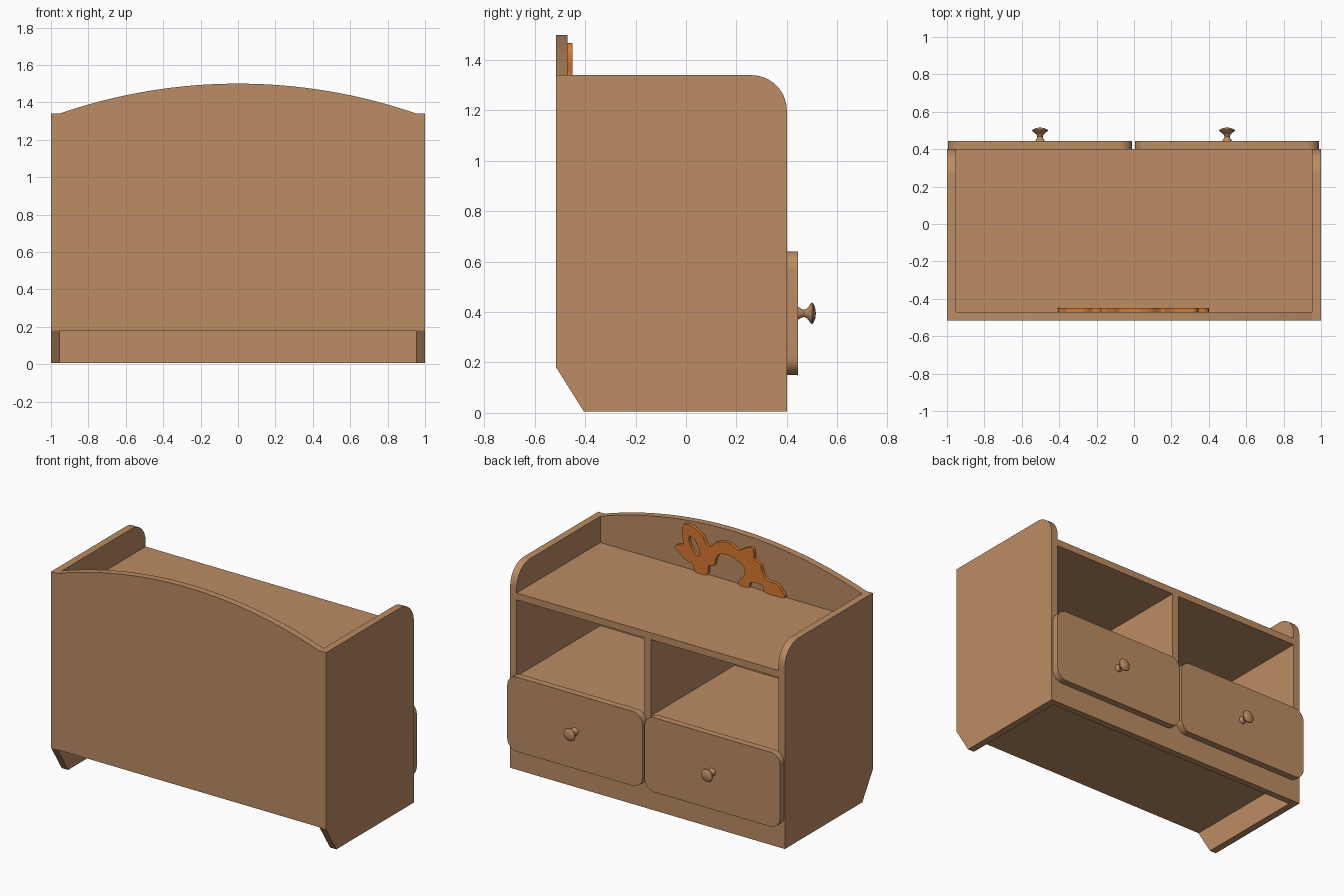
import bpy, bmesh, math
from mathutils import Vector

if "Cube" in bpy.data.objects:
    bpy.data.objects.remove(bpy.data.objects["Cube"])


def material(name, rgb):
    m = bpy.data.materials.new(name)
    m.diffuse_color = (*rgb, 1)
    m.use_nodes = True
    m.node_tree.nodes["Principled BSDF"].inputs["Base Color"].default_value = m.diffuse_color
    return m


WOOD = material("light_wood", (0.50, 0.265, 0.125))
ORANGE = material("orange_wood", (0.70, 0.19, 0.03))


def finish(name, bm, mat, smooth=True):
    bmesh.ops.recalc_face_normals(bm, faces=bm.faces)
    me = bpy.data.meshes.new(name)
    bm.to_mesh(me)
    bm.free()
    me.materials.append(mat)
    ob = bpy.data.objects.new(name, me)
    bpy.context.collection.objects.link(ob)
    if smooth:
        bpy.ops.object.select_all(action='DESELECT')
        ob.select_set(True)
        bpy.context.view_layer.objects.active = ob
        bpy.ops.object.shade_smooth_by_angle(angle=math.radians(30))
    return ob


def prism(name, pts, axis, lo, hi, mat=WOOD):
    """Extrude a 2D outline along x (pts = y,z) or along y (pts = x,z)."""
    place = (lambda a, b, t: (t, a, b)) if axis == 'x' else (lambda a, b, t: (a, t, b))
    bm = bmesh.new()
    face = bm.faces.new([bm.verts.new(place(a, b, lo)) for a, b in pts])
    ext = bmesh.ops.extrude_face_region(bm, geom=[face])
    moved = [v for v in ext["geom"] if isinstance(v, bmesh.types.BMVert)]
    bmesh.ops.translate(bm, verts=moved, vec=place(0, 0, hi - lo))
    return finish(name, bm, mat)


def box(name, x0, x1, y0, y1, z0, z1):
    return prism(name, [(x0, z0), (x1, z0), (x1, z1), (x0, z1)], 'y', y0, y1)


def arc(cx, cz, r, a0, a1, n):
    return [(cx + r * math.cos(math.radians(a0 + (a1 - a0) * i / n)),
             cz + r * math.sin(math.radians(a0 + (a1 - a0) * i / n))) for i in range(n + 1)]


BACK, FRONT, T = -0.515, 0.40, 0.045
INNER = BACK + T

# side panels with rounded top corner and cut-off foot
side = [(BACK, 0.18), (-0.405, 0.005), (FRONT, 0.005)]
side += arc(FRONT - 0.14, 1.20, 0.14, 0, 90, 14) + [(BACK, 1.34)]
for label, x in (("left", -1.0), ("right", 0.953)):
    prism(label + "_side_panel", side, 'x', x, x + 0.047)

# arched back panel
W = 0.953
R = (W * W + 0.16 ** 2) / 0.32
half = math.degrees(math.asin(W / R))
prism("back_panel", [(-W, 0.18), (W, 0.18)] + arc(0, 1.5 - R, R, 90 - half, 90 + half, 40),
      'y', BACK, INNER)

# boards
box("top_shelf", -W, W, INNER, FRONT, 1.122, 1.167)
box("bottom_board", -W, W, INNER, FRONT - T, 0.18, 0.225)
box("kick_board", -W, W, FRONT - T, FRONT, 0.005, 0.225)
box("centre_divider", -0.024, 0.024, INNER, FRONT, 0.225, 1.122)

# middle shelves, drawers and knobs
knob_profile = [(0.0, 0.44), (0.026, 0.44), (0.025, 0.447), (0.017, 0.458), (0.0145, 0.468),
                (0.018, 0.478), (0.029, 0.488), (0.040, 0.495), (0.0425, 0.499),
                (0.040, 0.504), (0.027, 0.511), (0.013, 0.5145), (0.0, 0.515)]
for label, s, cx in (("left", -1, -0.5025), ("right", 1, 0.4975)):
    a, b = sorted((s * 0.024, s * W))
    box(label + "_middle_shelf", a, b, INNER, FRONT, 0.575, 0.62)

    # drawer front with rounded corners
    hw, r, z0, z1 = 0.4925, 0.07, 0.15, 0.64
    outline = (arc(cx + hw - r, z1 - r, r, 0, 90, 10) + arc(cx - hw + r, z1 - r, r, 90, 180, 10)
               + arc(cx - hw + r, z0 + r, r, 180, 270, 10) + arc(cx + hw - r, z0 + r, r, 270, 360, 10))
    prism(label + "_drawer_front", outline, 'y', FRONT, FRONT + T)

    # drawer box
    a, b = a + 0.012, b - 0.012
    box(label + "_drawer_base", a, b, -0.43, FRONT, 0.235, 0.255)
    box(label + "_drawer_back", a, b, -0.45, -0.43, 0.235, 0.54)
    box(label + "_drawer_wall_a", a, a + 0.02, -0.43, FRONT, 0.255, 0.54)
    box(label + "_drawer_wall_b", b - 0.02, b, -0.43, FRONT, 0.255, 0.54)

    # turned knob
    bm = bmesh.new()
    vs = [bm.verts.new((cx + rad, y, 0.395)) for rad, y in knob_profile]
    es = [bm.edges.new(p) for p in zip(vs, vs[1:])]
    bmesh.ops.spin(bm, geom=vs + es, cent=(cx, 0, 0.395), axis=(0, 1, 0),
                   angle=2 * math.pi, steps=28, use_duplicate=False)
    bmesh.ops.remove_doubles(bm, verts=bm.verts, dist=0.0004)
    finish(label + "_knob", bm, WOOD)

# fretwork ornament standing on the top shelf, with one slanted hole
shape = [(0.40, 1.29), (0.375, 1.315), (0.335, 1.33), (0.345, 1.40), (0.335, 1.455), (0.30, 1.468),
         (0.25, 1.455), (0.20, 1.425), (0.165, 1.37), (0.14, 1.365), (0.095, 1.405), (0.03, 1.425),
         (-0.02, 1.42), (-0.066, 1.395), (-0.11, 1.42), (-0.165, 1.44), (-0.18, 1.40),
         (-0.185, 1.365), (-0.225, 1.345), (-0.24, 1.30), (-0.275, 1.255), (-0.35, 1.245),
         (-0.38, 1.215), (-0.40, 1.17), (-0.26, 1.17), (-0.245, 1.205), (-0.19, 1.215),
         (-0.15, 1.205), (-0.14, 1.17), (-0.07, 1.17), (-0.075, 1.205), (-0.105, 1.235), (-0.11, 1.29),
         (-0.06, 1.325), (0.01, 1.345), (0.075, 1.33), (0.10, 1.29), (0.11, 1.25), (0.15, 1.235),
         (0.165, 1.17), (0.25, 1.17), (0.265, 1.215), (0.33, 1.235), (0.365, 1.27)]
tilt = math.radians(31)
hole = []
for u, v in arc(0, 0, 1, 0, 330, 11):
    u, v = 0.026 * u, 0.066 * v
    hole.append((0.255 + u * math.cos(tilt) + v * math.sin(tilt),
                 1.338 - u * math.sin(tilt) + v * math.cos(tilt)))

cu = bpy.data.curves.new("ornament_outline", 'CURVE')
cu.dimensions, cu.fill_mode, cu.extrude = '2D', 'BOTH', 0.01


def smooth_loop(pts):
    """Closed Catmull-Rom loop through the given points."""
    n, out = len(pts), []
    P = [Vector(p) for p in pts]
    for i in range(n):
        p0, p1, p2, p3 = P[i - 1], P[i], P[(i + 1) % n], P[(i + 2) % n]
        for k in range(4):
            t = k / 4
            q = 0.5 * (2 * p1 + (p2 - p0) * t + (2 * p0 - 5 * p1 + 4 * p2 - p3) * t * t
                       + (3 * p1 - p0 - 3 * p2 + p3) * t ** 3)
            out.append((q.x, max(q.y, 1.167)))
    return out


for loop in (smooth_loop(shape), smooth_loop(hole)):
    sp = cu.splines.new('POLY')
    sp.points.add(len(loop) - 1)
    for p, (x, z) in zip(sp.points, loop):
        p.co = (x, z, 0, 1)
    sp.use_cyclic_u = True
cu.materials.append(ORANGE)
orn = bpy.data.objects.new("fretwork_ornament", cu)
orn.rotation_euler = (math.pi / 2, 0, 0)
orn.location = (0, INNER + 0.01, 0)
bpy.context.collection.objects.link(orn)
bpy.ops.object.select_all(action='DESELECT')
orn.select_set(True)
bpy.context.view_layer.objects.active = orn
bpy.ops.object.convert(target='MESH')
